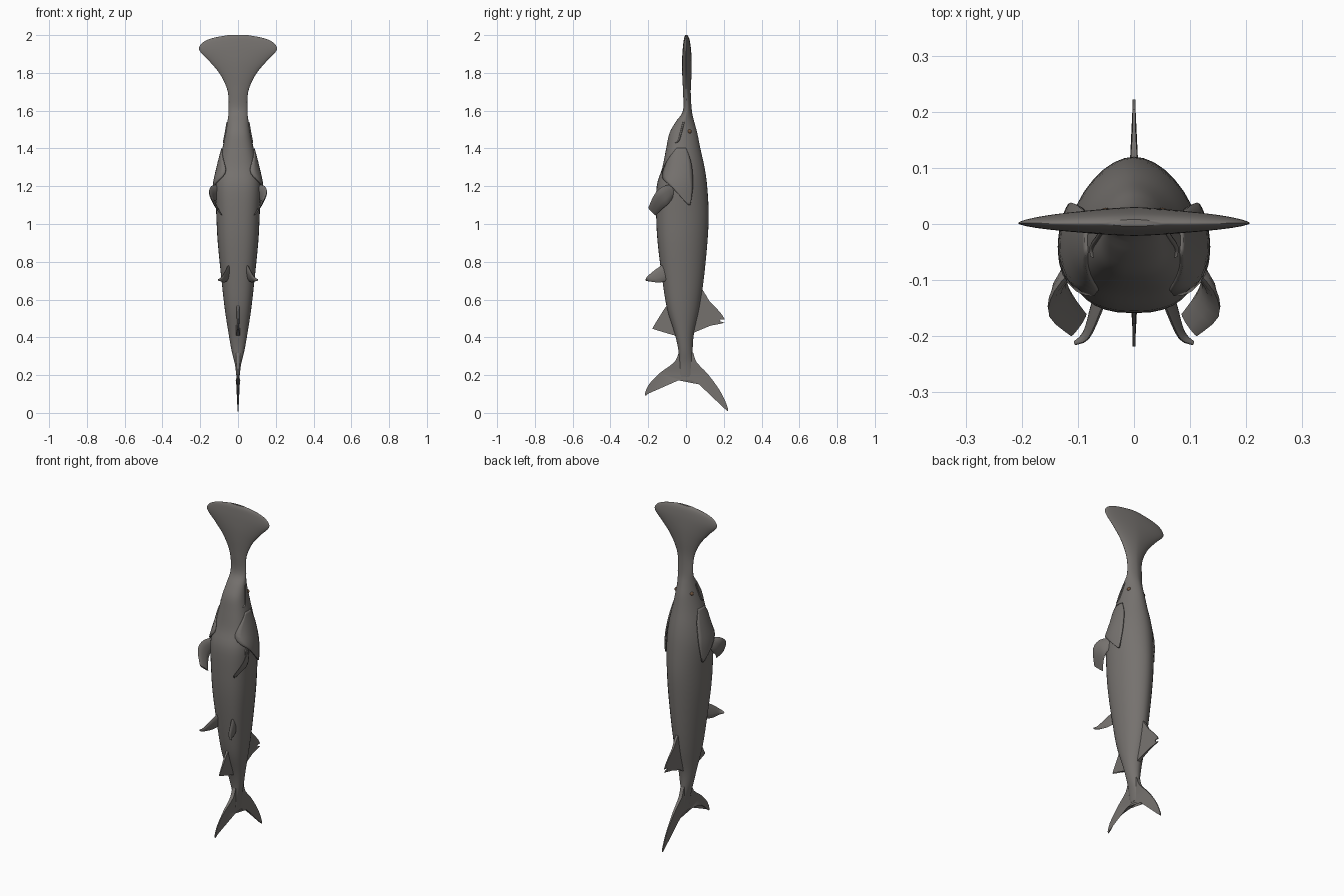
import bpy, bmesh
from math import cos, sin, pi, copysign
from mathutils import Vector

cube = bpy.data.objects.get("Cube")
if cube:
    bpy.data.objects.remove(cube, do_unlink=True)


def make_material(name, colour):
    mat = bpy.data.materials.new(name)
    mat.use_nodes = True
    mat.diffuse_color = colour
    for node in mat.node_tree.nodes:
        if node.type == 'BSDF_PRINCIPLED':
            node.inputs["Base Color"].default_value = colour
            node.inputs["Roughness"].default_value = 0.7
    return mat


skin = make_material("grey brown skin", (0.18, 0.168, 0.158, 1))
amber = make_material("dark amber eye", (0.16, 0.09, 0.05, 1))


def finish(name, bm, mat=skin, mirror=False, angle=50):
    """Turn a bmesh into a smooth shaded object, optionally mirrored across x."""
    bmesh.ops.recalc_face_normals(bm, faces=bm.faces)
    mesh = bpy.data.meshes.new(name)
    bm.to_mesh(mesh)
    bm.free()
    obj = bpy.data.objects.new(name, mesh)
    bpy.context.collection.objects.link(obj)
    mesh.materials.append(mat)
    bpy.ops.object.select_all(action='DESELECT')
    obj.select_set(True)
    bpy.context.view_layer.objects.active = obj
    bpy.ops.object.shade_smooth_by_angle(angle=angle * pi / 180)
    if mirror:
        obj.modifiers.new("mirror", 'MIRROR').use_mirror_merge = False
    return obj


def smooth_path(points, steps, closed=False):
    """Catmull-Rom subdivision of a list of tuples of any length."""
    pts = [Vector(p) for p in points]
    n = len(pts)
    out = []
    for i in range(n if closed else n - 1):
        def pick(k):
            return pts[k % n] if closed else pts[min(max(k, 0), n - 1)]
        a, b, c, d = (pick(i + k) for k in (-1, 0, 1, 2))
        for s in range(steps):
            t = s / steps
            out.append(b + (c - a) * (t / 2) + (a * 2 - b * 5 + c * 4 - d) * (t * t / 2)
                       + (b * 3 - a - c * 3 + d) * (t ** 3 / 2))
    if not closed:
        out.append(pts[-1])
    return out


def loft(bm, rings):
    """Skin a list of closed rings and cap both ends."""
    loops = [[bm.verts.new(p) for p in ring] for ring in rings]
    for low, high in zip(loops, loops[1:]):
        for i in range(len(low)):
            j = (i + 1) % len(low)
            bm.faces.new((low[i], low[j], high[j], high[i]))
    bm.faces.new(loops[0][::-1])
    bm.faces.new(loops[-1])


# Body stations: height, half width, belly y, back y
stations = [
    (.19, .008, -.03, .03), (.26, .017, -.035, .035), (.33, .034, -.04, .035),
    (.42, .05, -.06, .042), (.55, .07, -.1, .07), (.7, .087, -.125, .093),
    (.9, .107, -.15, .113), (1.05, .115, -.158, .12), (1.2, .12, -.155, .112),
    (1.3, .105, -.125, .098), (1.4, .083, -.105, .076), (1.48, .066, -.088, .06),
    (1.54, .056, -.055, .044), (1.6, .05, -.016, .031), (1.7, .054, -.016, .025),
    (1.79, .093, -.02, .029), (1.86, .15, -.021, .03), (1.92, .205, -.018, .027),
    (1.96, .188, -.014, .022), (1.985, .132, -.01, .016), (2.0, .05, -.004, .008)]
rings = smooth_path([Vector(s) for s in stations], 4)


def section(ring):
    """Centre y, belly depth, back depth and the two roundness powers."""
    z, half, belly, back = ring
    blade = min(max((z - 1.48) / .15, 0), 1)
    centre = belly + (back - belly) * .43
    return centre, centre - belly, back - centre, 2.5 - .8 * blade, 1.85 - .2 * blade


def body_x(y, z):
    """Half width of the body surface at a given y and z."""
    for a, b in zip(rings, rings[1:]):
        if a[0] <= z <= b[0]:
            ring = a.lerp(b, (z - a[0]) / (b[0] - a[0]))
            centre, low, high, n_low, n_high = section(ring)
            depth, n = (low, n_low) if y < centre else (high, n_high)
            u = min(abs(y - centre) / depth, .98)
            return ring[1] * (1 - u ** n) ** (1 / n)
    return 0


# Body with the long flattened paddle snout
bm = bmesh.new()
profile = []
for ring in rings:
    centre, low, high, n_low, n_high = section(ring)
    loop = []
    for i in range(36):
        c, s = cos(2 * pi * i / 36), sin(2 * pi * i / 36)
        depth, n = (low, n_low) if s < 0 else (high, n_high)
        loop.append((copysign(ring[1] * abs(c) ** (2 / n), c),
                     centre + copysign(depth * abs(s) ** (2 / n), s), ring[0]))
    profile.append(loop)
loft(bm, profile)
finish("body", bm)


# Middle fins: thin plates tapering away from the body
def middle_fin(name, outline, steps=3):
    bm = bmesh.new()
    sides = []
    for sign in (-1, 1):
        layer = []
        for y, z in smooth_path(outline, steps, closed=True):
            thick = .003 + .011 * max(0, 1 - abs(y) / .16)
            layer.append(bm.verts.new((sign * thick, y, z)))
        sides.append(layer)
    left, right = sides
    for i in range(len(left)):
        j = (i + 1) % len(left)
        bm.faces.new((left[i], left[j], right[j], right[i]))
    caps = [bm.faces.new(left[::-1]), bm.faces.new(right)]
    bmesh.ops.triangulate(bm, faces=caps)
    return finish(name, bm, angle=35)


middle_fin("tail_fin", [
    (-.03, .33), (-.06, .27), (-.14, .21), (-.2, .145), (-.215, .09), (-.14, .15),
    (-.04, .172), (.04, .168), (.13, .1), (.222, .008), (.19, .1), (.12, .2),
    (.055, .27), (.03, .33)])
middle_fin("dorsal_fin", [
    (.06, .66), (.092, .645), (.125, .59), (.165, .55), (.205, .495), (.15, .502),
    (.155, .487), (.205, .477), (.13, .462), (.065, .44), (.03, .44)], 2)
middle_fin("anal_fin", [
    (-.06, .59), (-.1, .57), (-.14, .51), (-.178, .445), (-.15, .45), (-.115, .43),
    (-.06, .41), (-.03, .43)], 2)


# Paired fins: lens sections between a leading and a trailing edge
def paired_fin(name, leading, trailing, thickness):
    front, rear = smooth_path(leading, 3), smooth_path(trailing, 3)
    mids = [(a + b) / 2 for a, b in zip(front, rear)]
    loops = []
    for i, (a, b) in enumerate(zip(front, rear)):
        along = mids[min(i + 1, len(mids) - 1)] - mids[max(i - 1, 0)]
        normal = (b - a).cross(along).normalized()
        thick = thickness * (1 - .7 * i / len(mids))
        loops.append([mids[i] + (b - a) / 2 * cos(k * pi / 5) + normal * thick * sin(k * pi / 5)
                      for k in range(10)])
    bm = bmesh.new()
    loft(bm, loops)
    finish(name, bm, mirror=True)


paired_fin("pectoral_fins",
           [(.1, -.07, 1.21), (.142, -.12, 1.2), (.151, -.165, 1.16), (.112, -.2, 1.085)],
           [(.1, -.055, 1.16), (.122, -.09, 1.11), (.11, -.125, 1.08), (.085, -.16, 1.045)], .013)
paired_fin("pelvic_fins",
           [(.04, -.1, .8), (.062, -.16, .76), (.083, -.205, .722), (.106, -.214, .707)],
           [(.055, -.1, .7), (.072, -.14, .69), (.086, -.188, .695), (.103, -.21, .699)], .011)

# Gill flaps: thin shells that follow the body and lift towards a pointed tip
bm = bmesh.new()
rows = smooth_path([(1.4, -.05, .0), (1.33, -.1, .025), (1.25, -.125, .035),
                    (1.19, -.07, .035), (1.1, .012, .022)], 4)
grid = []
for r, (z, front, back) in enumerate(rows):
    lift = .001 + .014 * r / len(rows)
    ys = [front + (back - front) * k / 8 for k in range(9)]
    grid.append([bm.verts.new((body_x(y, z) + lift, y, z)) for y in ys])
for low, high in zip(grid, grid[1:]):
    for i in range(8):
        bm.faces.new((low[i], low[i + 1], high[i + 1], high[i]))
flap = finish("gill_flaps", bm, mirror=True)
shell = flap.modifiers.new("thickness", 'SOLIDIFY')
shell.thickness = .008
shell.offset = 0


# Mouth corner folds: slim tubes lying on the jaw
def tube(name, points, radius):
    path = smooth_path([(body_x(y, z), y, z) for y, z in points], 4)
    bm = bmesh.new()
    loft(bm, [[p + Vector((cos(k * pi / 4), sin(k * pi / 4), 0)) * radius for k in range(8)]
              for p in path])
    finish(name, bm, mirror=True)


tube("mouth_folds", [(-.055, 1.43), (-.04, 1.44), (-.025, 1.49), (-.012, 1.54)], .005)

# Small eyes at the root of the snout
bm = bmesh.new()
bmesh.ops.create_uvsphere(bm, u_segments=14, v_segments=8, radius=.011)
bmesh.ops.translate(bm, verts=bm.verts, vec=(body_x(.018, 1.49) - .003, .018, 1.49))
finish("eyes", bm, amber, mirror=True)
